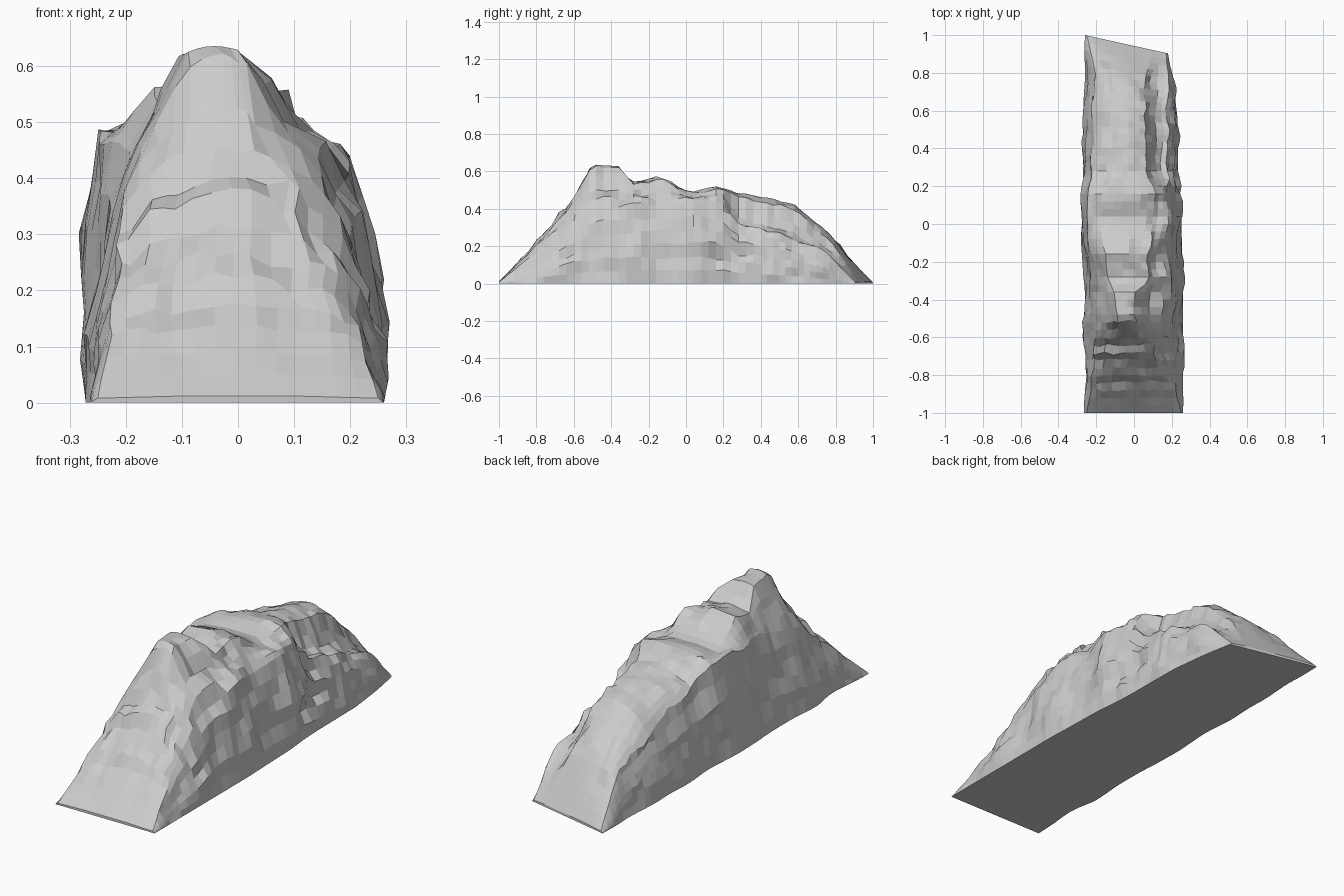
import bpy, bmesh, math
from mathutils import Vector, noise

if "Cube" in bpy.data.objects:
    bpy.data.objects.remove(bpy.data.objects["Cube"])

# Stations along the ridge: y, left foot x, left shoulder x/z,
# crest left x, crest z, crest right x, right shoulder x/z, right foot x
STATIONS = [
    (-1.00, -.265, -.25, .008, -.10, .012, .10, .25, .008, .260),
    (-0.86, -.260, -.225, .13, -.12, .155, .11, .215, .12, .260),
    (-0.70, -.255, -.21, .26, -.11, .34, .09, .19, .25, .260),
    (-0.60, -.265, -.20, .35, -.10, .46, .07, .185, .33, .260),
    (-0.50, -.265, -.20, .41, -.08, .64, .00, .18, .38, .260),
    (-0.36, -.260, -.20, .41, -.11, .62, .00, .19, .40, .260),
    (-0.29, -.260, -.21, .43, -.14, .535, .08, .19, .42, .260),
    (-0.15, -.275, -.23, .46, -.15, .565, .07, .18, .42, .255),
    (0.03, -.270, -.25, .49, -.18, .49, .12, .19, .43, .250),
    (0.17, -.265, -.24, .48, -.14, .515, .12, .19, .42, .237),
    (0.28, -.265, -.23, .41, -.12, .485, .06, .18, .33, .233),
    (0.60, -.268, -.21, .31, -.11, .42, .05, .18, .25, .230),
    (0.82, -.260, -.20, .20, -.12, .25, .06, .175, .16, .208),
    (1.00, -.260, -.25, .008, -.13, .012, .10, .17, .008, .180),
]
ROWS = 50
SEGMENTS = (6, 4, 6, 4, 6)


def station_at(y):
    for a, b in zip(STATIONS, STATIONS[1:]):
        if y <= b[0] + 1e-6:
            t = (y - a[0]) / (b[0] - a[0])
            return [p + (q - p) * t for p, q in zip(a, b)]
    return list(STATIONS[-1])


def section(y):
    """Points across the ridge at y, roughened like weathered rock."""
    _, lf, lx, lz, cl, cz, cr, rx, rz, rf = station_at(y)
    end_fade = min(1, (1 - abs(y)) * 4)
    # rounded nose and rear crest, flatter tops in the middle
    dome = 0.025 * end_fade if y > 0.25 or y < -0.53 else 0.006 * end_fade
    foot = 0.012 * noise.noise(Vector((2.5, y * 5, 0))) * end_fade
    corners = [(lf + foot, 0), (lx, lz), (cl, cz - dome),
               (cr, cz - dome), (rx, rz), (rf, 0)]
    # short ledges that ring the front nose
    ledge = 0.012 * math.sin(y * 62) if -0.9 < y < -0.55 else 0
    bulge = 0.016 + 0.012 * math.sin(y * 17 + 6.6)   # wavy right wall
    pts = []
    for k, n in enumerate(SEGMENTS):
        (x0, z0), (x1, z1) = corners[k], corners[k + 1]
        for i in range(n + (k == 4)):
            t = i / n
            x, z = x0 + (x1 - x0) * t, z0 + (z1 - z0) * t
            arch = math.sin(math.pi * t)
            if k == 0:
                x -= 0.014 * arch * end_fade
            if k == 4:
                x += bulge * arch * end_fade
            if k == 2:
                z += dome * arch
            if k == 3 and 0.2 < y < 0.9:      # gully beside the rear crest
                z -= 0.05 * arch * end_fade
            if k in (1, 3) and (y < -0.55 or (k == 1 and y > 0.3)):
                z += 0.02 * arch * end_fade
            n1 = noise.noise(Vector((x * 9, y * 6, z * 11)))
            n2 = noise.noise(Vector((x * 14 + 7, y * 13, z * 15)))
            n3 = noise.noise(Vector((x * 25, y * 24 + 3, 5)))
            dy = 0
            if z > 0.002:
                rough = 0.6 if k == 2 else 1
                x += (n1 * 0.02 + n2 * 0.016) * end_fade * rough
                z += (n2 * 0.024 + n1 * 0.01) * end_fade * rough * min(1, z * 6)
                if -0.92 < y < -0.5 and k in (1, 2, 3):
                    z += (n3 * 0.025 + ledge * 0.6) * end_fade
                    dy = n2 * 0.02
            # slanted rear edge
            skew = max(0, (y - 0.4) / 0.6)
            pts.append((x, y + dy - 0.22 * (x + 0.26) * skew, max(z, 0)))
    return pts


# Rock ridge: lofted sections with flat underside
bm = bmesh.new()
rows = []
for r in range(ROWS + 1):
    y = -1 + 2 * r / ROWS
    rows.append([bm.verts.new(p) for p in section(y)])
for a, b in zip(rows, rows[1:]):
    n = len(a)
    for i in range(n):
        j = (i + 1) % n
        bm.faces.new((a[i], a[j], b[j], b[i]))
bm.faces.new(rows[0])
bm.faces.new(rows[-1][::-1])
bmesh.ops.recalc_face_normals(bm, faces=bm.faces)

mesh = bpy.data.meshes.new("rock_ridge")
bm.to_mesh(mesh)
bm.free()
ridge = bpy.data.objects.new("rock_ridge", mesh)
bpy.context.collection.objects.link(ridge)
